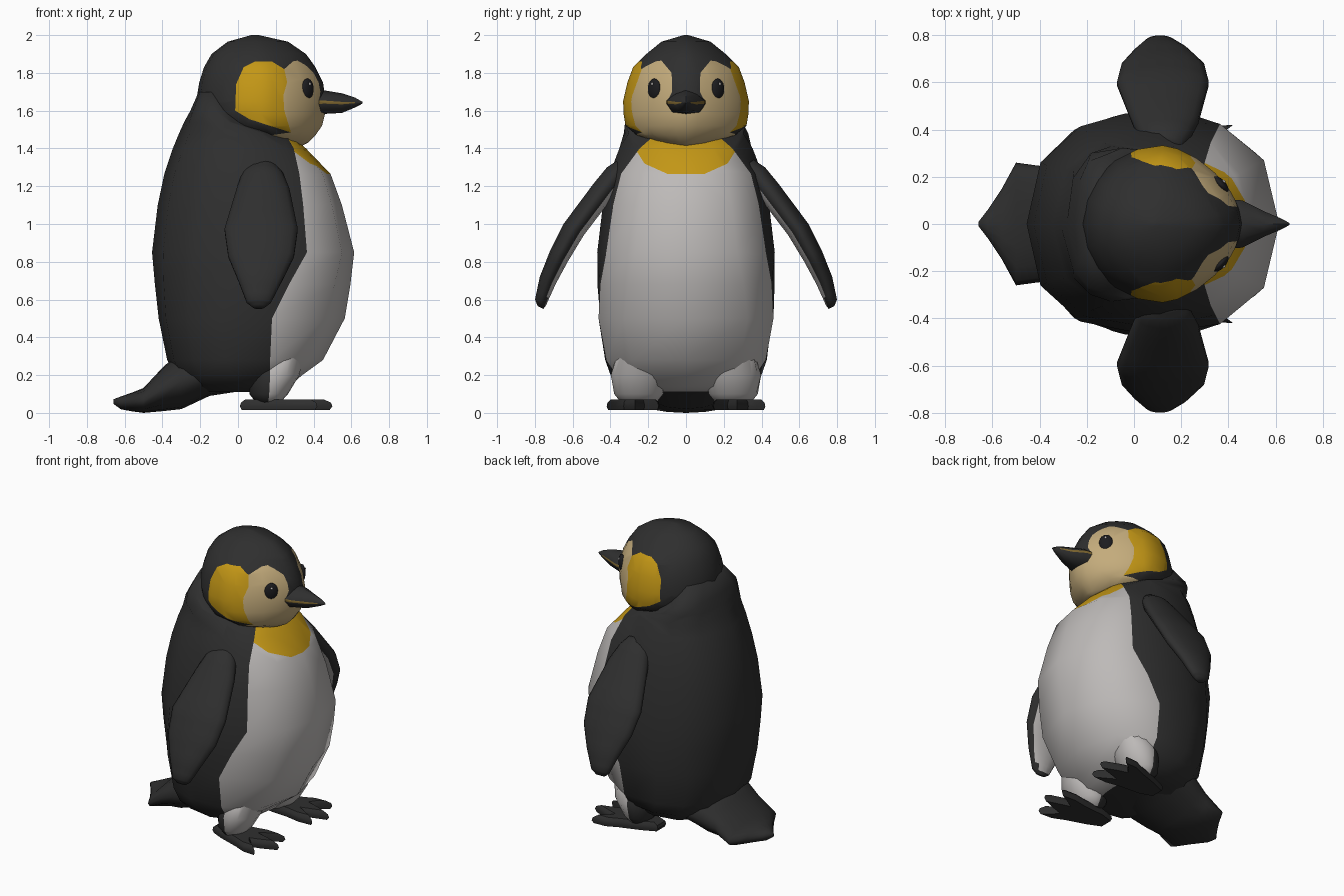
import bpy, bmesh, math
from mathutils import Matrix, Vector

if "Cube" in bpy.data.objects:
    bpy.data.objects.remove(bpy.data.objects["Cube"])

# Palette
COLOURS = {
    "black": (0.028, 0.028, 0.028), "white": (0.51, 0.49, 0.48),
    "yellow": (0.55, 0.31, 0.008), "beige": (0.55, 0.41, 0.20),
    "eye_black": (0.012, 0.012, 0.014), "mouth_gold": (0.22, 0.14, 0.03),
}
MATS = {}
for name, rgb in COLOURS.items():
    MATS[name] = bpy.data.materials.new(name)
    MATS[name].diffuse_color = (*rgb, 1)


def finish(name, bm, colours, rule=None, angle=80):
    """Turn a bmesh into a smooth shaded object, colouring faces by rule(centre)."""
    bmesh.ops.recalc_face_normals(bm, faces=bm.faces)
    if rule:
        for f in bm.faces:
            f.material_index = colours.index(rule(f.calc_center_median()))
    mesh = bpy.data.meshes.new(name)
    bm.to_mesh(mesh)
    bm.free()
    for c in colours:
        mesh.materials.append(MATS[c])
    ob = bpy.data.objects.new(name, mesh)
    bpy.context.collection.objects.link(ob)
    bpy.ops.object.select_all(action='DESELECT')
    ob.select_set(True)
    bpy.context.view_layer.objects.active = ob
    bpy.ops.object.shade_smooth_by_angle(angle=math.radians(angle))


def skin(rings):
    """Closed surface through rings of equal point count."""
    bm = bmesh.new()
    rows = [[bm.verts.new(p) for p in r] for r in rings]
    n = len(rows[0])
    for a, b in zip(rows, rows[1:]):
        for i in range(n):
            j = (i + 1) % n
            bm.faces.new((a[i], a[j], b[j], b[i]))
    bm.faces.new(rows[0])
    bm.faces.new(rows[-1])
    return bm


def refine(keys, steps):
    """Linear in-between rows."""
    out = []
    for a, b in zip(keys, keys[1:]):
        out += [[u + (v - u) * k / steps for u, v in zip(a, b)] for k in range(steps)]
    return out + [list(keys[-1])]


def level_ring(z, back, front, ry, edge=None, yc=0, pf=2.0, pb=2.0, nf=5, nb=5):
    """Horizontal superellipse; a vertex pair sits exactly at x = edge."""
    cx, rx = (back + front) / 2, (front - back) / 2
    a = math.pi / 2
    if edge is not None:
        u = max(-0.95, min(0.95, (edge - cx) / rx))
        a = math.acos(math.copysign(abs(u) ** (pf / 2), u))
    half = [a * i / nf for i in range(nf)] + [a + (math.pi - a) * i / nb for i in range(nb + 1)]
    pts = []
    for t in half + [-t for t in half[-2:0:-1]]:
        c, s = math.cos(t), math.sin(t)
        p = pf if c > 0 else pb
        pts.append((cx + rx * math.copysign(abs(c) ** (2 / p), c),
                    yc + ry * math.copysign(abs(s) ** (2 / p), s), z))
    return pts


def cross_ring(x, zc, hz, hy, n=16):
    """Upright ellipse across the x axis."""
    return [(x, hy * math.cos(2 * math.pi * i / n), zc + hz * math.sin(2 * math.pi * i / n))
            for i in range(n)]


def cut(bm, axis, path, side=1):
    """Cut the front faces along a path drawn in the xz (axis 0) or yz (axis 1) plane."""
    for (a1, z1), (a2, z2) in zip(path, path[1:]):
        a1, a2 = a1 * side, a2 * side
        lo, hi = (min(a1, a2), min(z1, z2)), (max(a1, a2), max(z1, z2))
        geom = set()
        for f in bm.faces:
            u, w = [v.co[axis] for v in f.verts], [v.co.z for v in f.verts]
            if (min(u) < hi[0] and max(u) > lo[0] and min(w) < hi[1] and max(w) > lo[1]
                    and (axis == 0 or f.calc_center_median().x > 0)):
                geom.update([f], f.edges, f.verts)
        co, no = Vector((0, 0, z1)), Vector((0, 0, a2 - a1))
        co[axis], no[axis] = a1, z1 - z2
        bmesh.ops.bisect_plane(bm, geom=list(geom), dist=1e-4, plane_co=co, plane_no=no)


def inside(x, z, poly):
    hit = False
    for (x1, z1), (x2, z2) in zip(poly, poly[1:] + poly[:1]):
        if (z1 > z) != (z2 > z) and x < x1 + (z - z1) * (x2 - x1) / (z2 - z1):
            hit = not hit
    return hit


# Body: z, back, front, half width, edge of the white belly
BODY = [(.11, -.20, .17, .24, .14), (.14, -.28, .27, .33, .165), (.20, -.33, .34, .40, .17),
        (.28, -.375, .45, .435, .17), (.50, -.42, .565, .468, .18), (.68, -.44, .595, .474, .27),
        (.85, -.455, .615, .47, .365), (1.10, -.425, .55, .44, .345), (1.265, -.39, .49, .405, .325),
        (1.40, -.345, .36, .365, .295), (1.48, -.312, .27, .335, .25), (1.54, -.285, .11, .325, .05),
        (1.60, -.252, .0, .295, -.05), (1.70, -.208, -.05, .2, -.1)]
BIB = [(0, 1.265), (.1, 1.266), (.22, 1.32), (.27, 1.40), (.3, 1.5)]


def belly_edge(z):
    for a, b in zip(BODY, BODY[1:]):
        if a[0] <= z <= b[0]:
            return a[4] + (b[4] - a[4]) * (z - a[0]) / (b[0] - a[0])
    return 9


def body_colour(c):
    if c.x < belly_edge(c.z) or c.z > 1.53:
        return "black"
    bib = inside(abs(c.y), c.z, [(-.1, 1.265)] + BIB + [(.3, 1.6), (-.1, 1.6)])
    return "yellow" if bib else "white"


bm = skin([level_ring(*r, pf=2.4, pb=2.4, nf=2, nb=4) for r in BODY])
for side in (1, -1):
    cut(bm, 1, BIB[1:], side)
finish("body", bm, ["black", "white", "yellow"], body_colour)

# Head: z, back, front, half width
HEAD = [(1.415, .20, .34, .05), (1.43, .10, .37, .15), (1.47, -.03, .41, .26),
        (1.52, -.16, .445, .32), (1.58, -.21, .46, .33), (1.65, -.222, .465, .333),
        (1.75, -.205, .45, .31), (1.83, -.18, .41, .28), (1.90, -.14, .36, .21),
        (1.965, -.055, .265, .13), (2.0, .07, .11, .012)]
CHEEK = [(.06, 1.555), (-.015, 1.6), (-.01, 1.74), (.03, 1.83), (.09, 1.86), (.18, 1.86),
         (.245, 1.82), (.26, 1.75), (.24, 1.68), (.245, 1.6), (.28, 1.485), (.2, 1.51)]
FACE = [(.245, 1.6), (.24, 1.68), (.26, 1.75), (.245, 1.82), (.29, 1.86), (.34, 1.87),
        (.52, 1.87), (.52, 1.4), (.1, 1.4), (.1, 1.46), (.28, 1.485)]
BROW = [(.10, 1.65), (.073, 1.70), (.076, 1.80), (.13, 1.865), (.16, 1.89)]


def head_colour(c):
    if abs(c.y) > .1 and inside(c.x, c.z, CHEEK):
        return "yellow"
    brow = inside(abs(c.y), c.z, BROW + [(-.1, 1.89), (-.1, 1.65)])
    return "beige" if inside(c.x, c.z, FACE) and not brow else "black"


bm = skin([level_ring(*r, pf=1.6, nf=6, nb=5) for r in HEAD])
cut(bm, 0, CHEEK + CHEEK[:1])
cut(bm, 0, FACE[3:7])
cut(bm, 0, FACE[8:])
for side in (1, -1):
    cut(bm, 1, BROW, side)
finish("head", bm, ["black", "beige", "yellow"], head_colour)

# Beak with a narrow mouth band along its widest line: x, centre height, half height, half width
BEAK = [(.40, 1.645, .075, .105), (.46, 1.645, .062, .10), (.55, 1.64, .052, .054),
        (.62, 1.643, .026, .025), (.66, 1.642, .004, .004)]
SECTION = [(1, .13), (.55, .66), (0, 1), (-.55, .66), (-1, .13),
           (-1, -.13), (-.72, -.8), (0, -1), (.72, -.8), (1, -.13)]
finish("beak", skin([[(x, u * hy, zc + w * hz) for u, w in SECTION] for x, zc, hz, hy in BEAK]),
       ["black", "mouth_gold"],
       lambda c: "mouth_gold" if abs(c.z - 1.643) < .005 and .4 < c.x < .62 and abs(c.y) > .01
       else "black", angle=50)

# Tail: x, centre height, half height, half width
TAIL = [(-.02, .24, .13, .30), (-.15, .225, .135, .31), (-.30, .17, .15, .27), (-.39, .13, .12, .245),
        (-.50, .066, .066, .26), (-.56, .058, .05, .15), (-.62, .053, .034, .06), (-.66, .06, .012, .008)]
finish("tail", skin([cross_ring(*r) for r in TAIL]), ["black"])

# Flipper sections: outer y, z, inner y, z, back x, front x
FLIPPER = [(.36, 1.34, .28, 1.29, .06, .20), (.42, 1.30, .32, 1.23, .02, .24),
           (.49, 1.215, .38, 1.15, -.01, .275), (.65, 1.0, .54, .94, -.075, .32),
           (.72, .86, .625, .80, -.055, .30), (.775, .72, .69, .68, 0, .235),
           (.80, .60, .74, .57, .045, .175), (.785, .565, .755, .55, .08, .14)]
LEG = [(.05, .10, .22, .09, .16), (.10, .06, .265, .13, .165),
       (.20, .06, .325, .15, .17), (.36, .10, .36, .10, .17)]
FOOT = [(.01, .2), (.01, .29), (.1, .33), (.25, .38), (.33, .415), (.42, .42), (.36, .375),
        (.33, .33), (.4, .31), (.5, .27), (.4, .24), (.33, .22), (.38, .19), (.46, .145),
        (.36, .14), (.25, .16), (.1, .17)]


def flipper_ring(oy, oz, iy, iz, x0, x1, side, n=16):
    pts = []
    for i in range(n):
        c, s = math.cos(2 * math.pi * (i + .5) / n), math.sin(2 * math.pi * (i + .5) / n)
        pts.append(((x0 + x1) / 2 + (x1 - x0) / 2 * s,
                    side * ((oy + iy) / 2 + (oy - iy) / 2 * c),
                    (oz + iz) / 2 + (oz - iz) / 2 * c))
    return pts


def underside(c):
    """White patch in the middle of the flipper's inner side."""
    for a, b in zip(FLIPPER[2:6], FLIPPER[3:7]):
        k = (a[3] + a[1] - 2 * c.z) / (a[3] + a[1] - b[3] - b[1])
        if 0 <= k <= 1:
            m = [u + (v - u) * k for u, v in zip(a, b)]
            mid, half = (m[4] + m[5]) / 2, (m[5] - m[4]) / 2
            if abs(c.y) < (m[0] + m[2]) / 2 - .015 and abs(c.x - mid) < .75 * half:
                return "white"
    return "black"


for side, tag in ((1, "left"), (-1, "right")):
    rows = refine(FLIPPER, 3)
    finish(tag + "_flipper", skin([flipper_ring(*r, side) for r in rows]),
           ["black", "white"], underside)
    # Leg, white in front
    finish(tag + "_leg", skin([level_ring(*r, yc=side * .25) for r in LEG]),
           ["black", "white"], lambda c: "white" if c.x > .168 else "black")
    # Webbed foot with three clawed toes
    layers = [(.015, .95), (.035, 1), (.055, .97), (.072, .84)]
    finish(tag + "_foot", skin([[(.2 + (x - .2) * k, side * (.27 + (y - .27) * k), z)
                                 for x, y in FOOT] for z, k in layers]), ["black"], angle=35)
    # Eye and its glint
    turn = math.atan2(.68 * side, .73)
    spot = Matrix.Translation((.368, side * .168, 1.715)) @ Matrix.Rotation(turn, 4, 'Z')
    bm = bmesh.new()
    bmesh.ops.create_uvsphere(bm, u_segments=20, v_segments=12, radius=1,
                              matrix=spot @ Matrix.Diagonal((.02, .043, .055, 1)))
    finish(tag + "_eye", bm, ["eye_black"])
    bm = bmesh.new()
    bmesh.ops.create_uvsphere(bm, u_segments=10, v_segments=6, radius=.008,
                              matrix=spot @ Matrix.Translation(Vector((.016, 0, .026))))
    finish(tag + "_eye_glint", bm, ["white"])

for m in bpy.data.materials:
    if m.users and not m.is_grease_pencil:
        m.use_nodes = True
        m.node_tree.nodes["Principled BSDF"].inputs["Base Color"].default_value = m.diffuse_color
